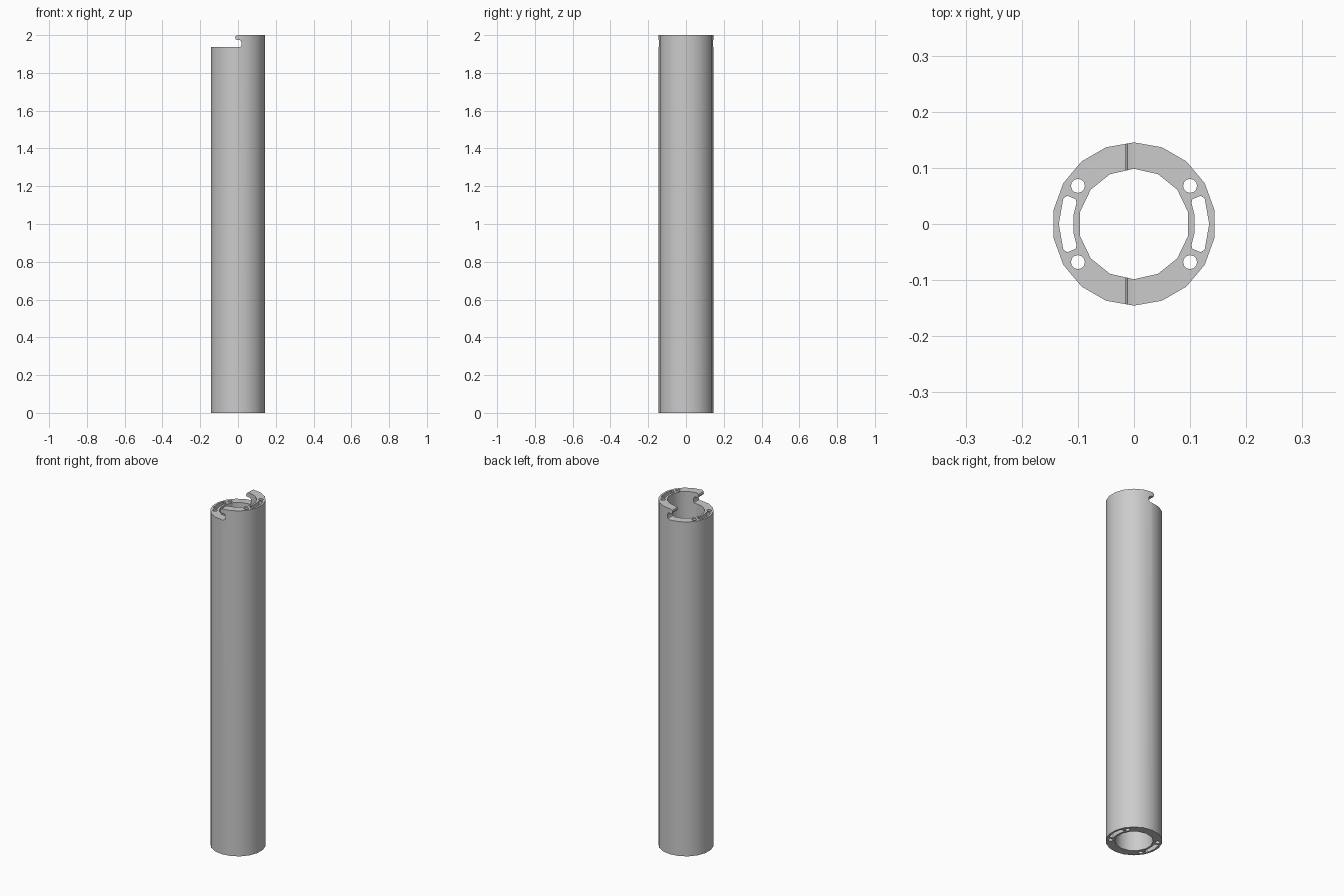
import bpy
import bmesh
from math import cos, sin, radians, tau

HEIGHT = 2.0

default = bpy.data.objects.get("Cube")
if default:
    bpy.data.objects.remove(default, do_unlink=True)

grey = bpy.data.materials.new("plain grey")
grey.use_nodes = True
colour = (0.6, 0.6, 0.6, 1)
grey.diffuse_color = colour
grey.node_tree.nodes["Principled BSDF"].inputs["Base Color"].default_value = colour


def ring(radius, sides, cx=0, cy=0):
    """Regular polygon with one corner pointing to +y."""
    angles = [tau * i / sides + tau / 4 for i in range(sides)]
    return [(cx + radius * cos(a), cy + radius * sin(a)) for a in angles]


def arc_slot(side):
    """Curved slot through the wall, on the side given by the sign."""
    outer = [(0.134, a) for a in (-20, 0, 20)]
    ends = [(0.129, 23), (0.113, 23)]
    inner = [(0.109, a) for a in (20, 9, -9, -20)]
    ends_back = [(0.113, -23), (0.129, -23)]
    return [(side * r * cos(radians(a)), r * sin(radians(a)))
            for r, a in outer + ends + inner + ends_back]


def prism(name, loops, place, depth):
    """Fill closed loops, holes included, and extrude them along depth."""
    bm = bmesh.new()
    edges = []
    for loop in loops:
        verts = [bm.verts.new(place(u, v)) for u, v in loop]
        edges += [bm.edges.new((a, b)) for a, b in zip(verts, verts[1:] + verts[:1])]
    bmesh.ops.triangle_fill(bm, edges=edges, use_beauty=True)
    grown = bmesh.ops.extrude_face_region(bm, geom=bm.faces[:], use_keep_orig=True)
    moved = [g for g in grown["geom"] if isinstance(g, bmesh.types.BMVert)]
    bmesh.ops.translate(bm, verts=moved, vec=depth)
    bmesh.ops.recalc_face_normals(bm, faces=bm.faces[:])
    mesh = bpy.data.meshes.new(name)
    bm.to_mesh(mesh)
    bm.free()
    mesh.materials.append(grey)
    obj = bpy.data.objects.new(name, mesh)
    bpy.context.collection.objects.link(obj)
    return obj


# Tube wall with its bore, four round channels and two curved slots
loops = [ring(0.1455, 18), ring(0.0985, 14)]
for side in (-1, 1):
    loops.append(arc_slot(side))
    loops += [ring(0.0125, 12, side * 0.1, y) for y in (-0.068, 0.068)]
tube = prism("slotted_tube", loops, lambda u, v: (u, v, 0), (0, 0, HEIGHT))

# Hooked step across the top: lower half, rounded undercut and rounded lip
step = [(-0.3, 1.936), (0.008, 1.936), (0.015, 1.940), (0.018, 1.947),
        (0.018, 1.963), (0.015, 1.970), (0.008, 1.974), (-0.005, 1.974),
        (-0.012, 1.978), (-0.015, 1.985), (-0.012, 1.994), (-0.003, HEIGHT),
        (-0.003, 2.1), (-0.3, 2.1)]
cutter = prism("step_cutter", [step], lambda u, v: (u, -0.3, v), (0, 0.6, 0))
cutter.hide_render = True

cut = tube.modifiers.new("step", 'BOOLEAN')
cut.operation = 'DIFFERENCE'
cut.solver = 'EXACT'
cut.object = cutter
bpy.ops.object.select_all(action='DESELECT')
tube.select_set(True)
bpy.context.view_layer.objects.active = tube
bpy.ops.object.modifier_apply(modifier=cut.name)
bpy.data.objects.remove(cutter, do_unlink=True)

# Smooth walls, crisp rims
bpy.ops.object.shade_smooth_by_angle(angle=radians(31))
